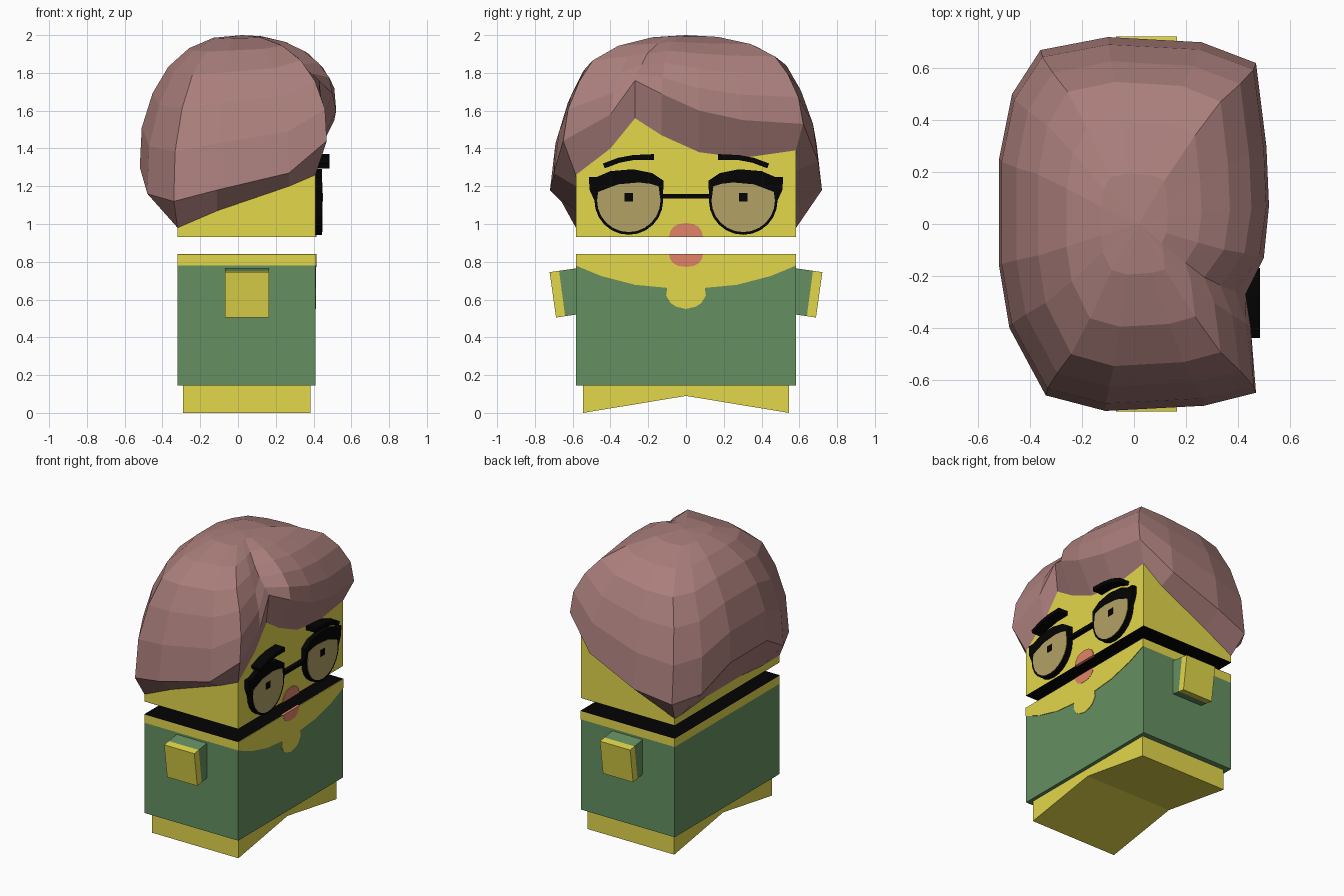
import bpy, bmesh, math

if "Cube" in bpy.data.objects:
    bpy.data.objects.remove(bpy.data.objects["Cube"])


def material(name, rgb):
    m = bpy.data.materials.new(name)
    m.diffuse_color = (*rgb, 1)
    m.use_nodes = True
    m.node_tree.nodes["Principled BSDF"].inputs["Base Color"].default_value = m.diffuse_color
    return m


YELLOW = material("skin_yellow", (0.76, 0.68, 0.07))
GREEN = material("shirt_green", (0.13, 0.28, 0.12))
BLACK = material("black", (0.001, 0.001, 0.001))
BROWN = material("hair_brown", (0.40, 0.21, 0.20))
PINK = material("mouth_pink", (0.75, 0.23, 0.14))
TAN = material("lens_tan", (0.45, 0.36, 0.13))


def finish(name, bm, mat):
    bmesh.ops.recalc_face_normals(bm, faces=bm.faces)
    me = bpy.data.meshes.new(name)
    bm.to_mesh(me)
    bm.free()
    me.materials.append(mat)
    ob = bpy.data.objects.new(name, me)
    bpy.context.collection.objects.link(ob)
    return ob


def prism(name, pts, lo, hi, mat, axis="x", side=1):
    """Extrude a (y,z) profile along x, or an (x,z) profile along y."""
    bm = bmesh.new()
    rings = []
    for d in (lo, hi):
        rings.append([bm.verts.new((d, side * a, z) if axis == "x" else (a, d, z))
                      for a, z in pts])
    bm.faces.new(rings[0])
    bm.faces.new(rings[1])
    n = len(pts)
    for i in range(n):
        j = (i + 1) % n
        bm.faces.new((rings[0][i], rings[0][j], rings[1][j], rings[1][i]))
    return finish(name, bm, mat)


def box(name, x0, x1, y0, y1, z0, z1, mat):
    return prism(name, [(y0, z0), (y1, z0), (y1, z1), (y0, z1)], x0, x1, mat)


def mirrored(half):
    """Close a half outline (y >= 0, ending on y = 0) into a full one."""
    return half + [(-y, z) for y, z in reversed(half) if y > 0]


def bowl(cy, cz, ry, rz, steps=12):
    """Lower half of an ellipse, from outer side to inner side."""
    return [(cy + ry * math.cos(math.pi * k / steps),
             cz - rz * math.sin(math.pi * k / steps)) for k in range(steps + 1)]


X0, X1, Y = -0.32, 0.41, 0.583

# Feet with a V-notched underside, shirt, and neck band
prism("feet", [(-0.545, 0.145), (0.545, 0.145), (0.545, 0), (0, 0.09), (-0.545, 0)],
      -0.29, 0.385, YELLOW)
box("shirt", X0, X1, -Y, Y, 0.145, 0.78, GREEN)
box("neck_band", X0, X1, -Y, Y, 0.78, 0.839, YELLOW)
box("neck_top", X0, X1, -Y, Y, 0.839, 0.841, BLACK)
prism("collar_bib", mirrored([(Y, 0.84), (Y, 0.78), (0.45, 0.725), (0.27, 0.678),
                              (0.10, 0.662), (0.105, 0.62), (0.08, 0.58),
                              (0.05, 0.562), (0, 0.55)]), X1 - 0.01, X1 + 0.004, YELLOW)

# Head block, lower at the back where the hair hides it
prism("head", [(X0, 0.932), (X1, 0.932), (X1, 1.58), (X0, 1.3)], -Y, Y, YELLOW, "y")
box("head_underside", X0, X1, -Y, Y, 0.93, 0.932, BLACK)

# Mouth halves either side of the gap
for name, z, h in (("upper_lip", 0.93, 0.075), ("lower_lip", 0.841, -0.068)):
    arc = [(0.09 * math.cos(k * math.pi / 8) ** 0.8, z + h * math.sin(k * math.pi / 8))
           for k in range(4)] + [(0, z + h)]
    prism(name, mirrored(arc), X1 - 0.01, X1 + 0.006, PINK)

FRAME = [(0.12, 1.23), (0.18, 1.27), (0.28, 1.29), (0.40, 1.28), (0.47, 1.25),
         (0.515, 1.25), (0.51, 1.18)] + bowl(0.303, 1.125, 0.182, 0.182)
LENS = [(0.145, 1.20), (0.19, 1.213), (0.25, 1.22), (0.36, 1.21),
        (0.465, 1.17)] + bowl(0.303, 1.125, 0.168, 0.168)
BROW = [(0.17, 1.34), (0.17, 1.37), (0.28, 1.365), (0.36, 1.35), (0.44, 1.32),
        (0.43, 1.295), (0.35, 1.325), (0.27, 1.34)]

# Paired parts: glasses, pupils, brows and arms
for side, tag in ((1, "left"), (-1, "right")):
    prism("glasses_rim_" + tag, FRAME, X1 - 0.005, 0.445, BLACK, side=side)
    prism("lens_" + tag, LENS, X1, 0.447, TAN, side=side)
    prism("pupil_" + tag, [(0.28, 1.12), (0.325, 1.12), (0.325, 1.165), (0.28, 1.165)],
          X1, 0.45, BLACK, side=side)
    prism("brow_" + tag, BROW, X1 - 0.005, 0.485, BLACK, side=side)
    prism("sleeve_" + tag, [(0.57, 0.767), (0.672, 0.752), (0.64, 0.512), (0.57, 0.522)],
          -0.07, 0.165, GREEN, side=side)
    prism("hand_" + tag, [(0.672, 0.752), (0.722, 0.745), (0.688, 0.505), (0.64, 0.512)],
          -0.07, 0.165, YELLOW, side=side)
box("glasses_bridge", X1, 0.44, -0.125, 0.125, 1.135, 1.158, BLACK)

# Hair: columns round the head as (x, y, flare height, hairline height)
COLUMNS = [
    (0.47, 0.62, 1.53, 1.39), (0.51, 0.30, 1.55, 1.35), (0.52, 0.07, 1.60, 1.38),
    (0.50, -0.13, 1.69, 1.47), (0.43, -0.27, 1.76, 1.56), (0.45, -0.40, 1.58, 1.40),
    (0.47, -0.65, 1.44, 1.26), (0.27, -0.70, 1.27, 1.20), (-0.11, -0.72, 1.18, 1.07),
    (-0.34, -0.66, 1.12, 0.98), (-0.48, -0.40, 1.16, 0.98), (-0.52, -0.16, 1.30, 1.00),
    (-0.52, 0.25, 1.30, 1.00), (-0.47, 0.50, 1.16, 0.98), (-0.36, 0.67, 1.12, 0.98),
    (-0.10, 0.72, 1.18, 1.10), (0.26, 0.70, 1.33, 1.28)]
PARTING = {3: 0.2, 4: 1.0, 5: 0.3}
# Levels as (x scale, y scale, height fraction, parting depth)
LEVELS = [(1, 1, 0, 0), (0.98, 0.96, 0.30, 0.035), (0.87, 0.87, 0.56, 0.05),
          (0.71, 0.76, 0.76, 0.04), (0.50, 0.55, 0.90, 0.02), (0.25, 0.27, 0.98, 0)]

bm = bmesh.new()
rings = [[bm.verts.new((min(max(x, X0), X1), min(max(y, -Y), Y), zb))
          for x, y, zf, zb in COLUMNS]]
for rx, ry, t, depth in LEVELS:
    ring = []
    for i, (x, y, zf, zb) in enumerate(COLUMNS):
        dip = depth * PARTING.get(i, 0)
        ring.append(bm.verts.new((x * (rx - 2 * dip), y * ry, zf + (2 - zf) * t - dip)))
    rings.append(ring)
n = len(COLUMNS)
for a, b in zip(rings, rings[1:]):
    for i in range(n):
        j = (i + 1) % n
        bm.faces.new((a[i], a[j], b[j], b[i]))
crown = bm.verts.new((0.02, 0, 2.0))
for i in range(n):
    bm.faces.new((rings[-1][i], rings[-1][(i + 1) % n], crown))
finish("hair", bm, BROWN)
